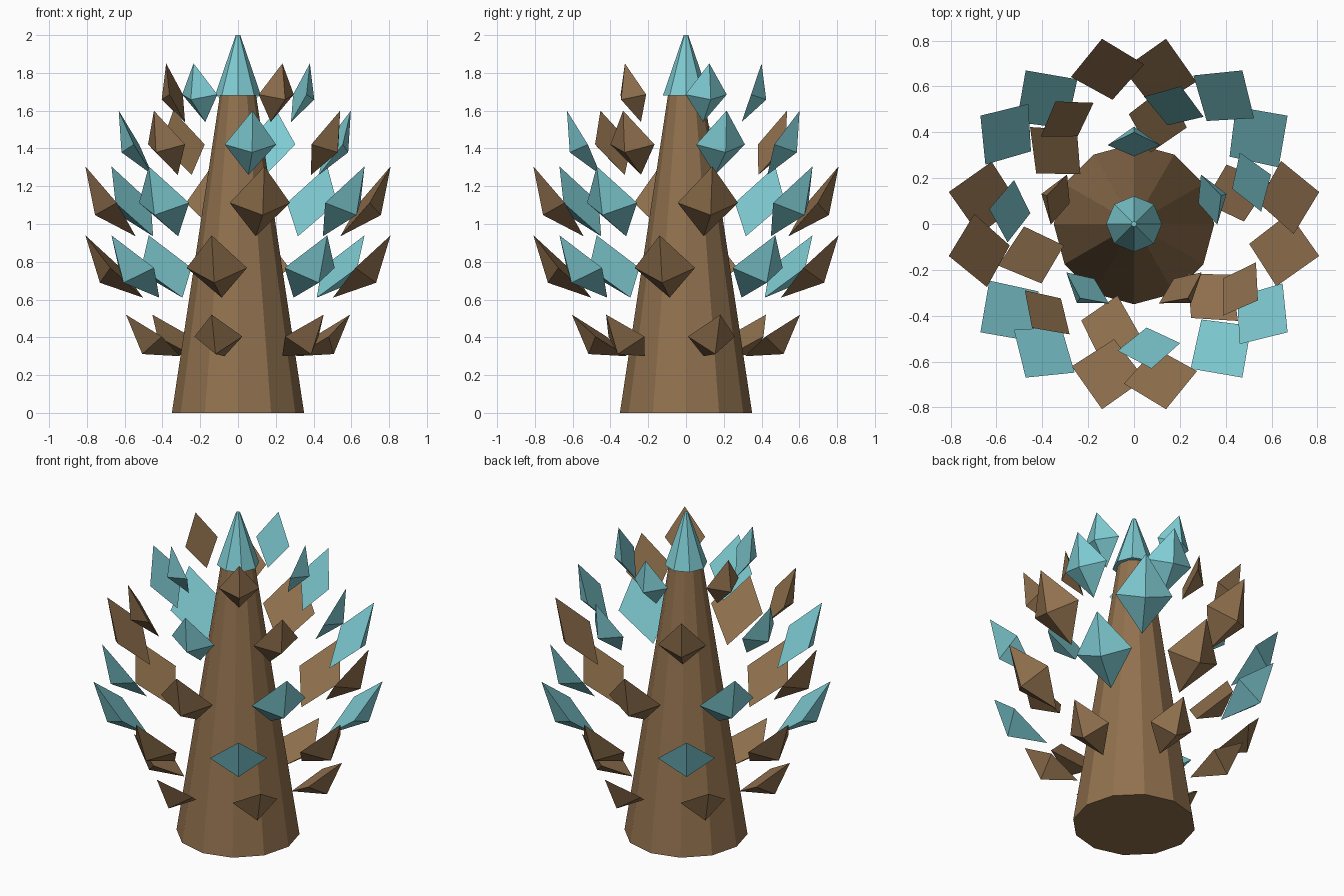
import bpy, bmesh, math
from mathutils import Vector, Matrix

if "Cube" in bpy.data.objects:
    bpy.data.objects.remove(bpy.data.objects["Cube"])


def material(name, srgb):
    m = bpy.data.materials.new(name)
    lin = [((c / 255 + 0.055) / 1.055) ** 2.4 for c in srgb]
    m.diffuse_color = (*lin, 1.0)
    m.use_nodes = True
    m.node_tree.nodes["Principled BSDF"].inputs["Base Color"].default_value = m.diffuse_color
    return m


BROWN = material("bark brown", (145, 113, 78))
CYAN = material("ice cyan", (126, 203, 210))


def add_object(name, bm, mat):
    bmesh.ops.recalc_face_normals(bm, faces=bm.faces)
    mesh = bpy.data.meshes.new(name)
    bm.to_mesh(mesh)
    bm.free()
    mesh.materials.append(mat)
    ob = bpy.data.objects.new(name, mesh)
    bpy.context.collection.objects.link(ob)
    return ob


def frustum(name, sides, r_low, r_high, z_low, z_high, mat):
    bm = bmesh.new()
    bmesh.ops.create_cone(
        bm, cap_ends=True, segments=sides, radius1=r_low, radius2=r_high,
        depth=z_high - z_low,
        matrix=Matrix.Translation((0, 0, (z_low + z_high) / 2)))
    return add_object(name, bm, mat)


def scale_plate(name, angle, tip, root, half_width, bulge, mat):
    """Four-sided pyramid: diamond base facing in and up, apex out and down."""
    top, low = Vector((tip[0], 0, tip[1])), Vector((root[0], 0, root[1]))
    along = (top - low).normalized()
    out = Vector((along.z, 0, -along.x))
    mid = (top + low) / 2 - along * 0.01
    side = Vector((0, half_width, 0))
    spin = Matrix.Rotation(math.radians(angle), 3, 'Z')
    bm = bmesh.new()
    base = [bm.verts.new(spin @ p) for p in (top, mid + side, low, mid - side)]
    apex = bm.verts.new(spin @ (mid + out * bulge))
    bm.faces.new(base)
    for i in range(4):
        bm.faces.new((base[i], base[(i + 1) % 4], apex))
    return add_object(name, bm, mat)


# Tapering trunk and pointed crown
frustum("trunk", 12, 0.35, 0.093, 0.0, 1.70, BROWN)
frustum("crown_tip", 8, 0.122, 0.012, 1.68, 2.0, CYAN)

# Rings of scales: start angle, tip (r, z), root (r, z), half width, bulge,
# colour of each scale in turn (b = brown, c = cyan)
RINGS = [
    (17.0, (0.62, 0.52), (0.32, 0.30), 0.130, 0.115, "bbbbbb"),
    (-9.8, (0.82, 0.94), (0.51, 0.61), 0.162, 0.115, "bcbcbcbc"),
    (9.8, (0.82, 1.305), (0.55, 0.935), 0.162, 0.11, "bcbcbcbc"),
    (19.8, (0.635, 1.60), (0.455, 1.26), 0.137, 0.09, "ccbcbcb"),
    (18.0, (0.40, 1.85), (0.295, 1.54), 0.115, 0.085, "ccbcb"),
]
for level, (start, tip, root, width, bulge, colours) in enumerate(RINGS, 1):
    for i, c in enumerate(colours):
        scale_plate(f"scale_ring{level}_{i + 1}", start + 360 * i / len(colours),
                    tip, root, width, bulge, CYAN if c == "c" else BROWN)
